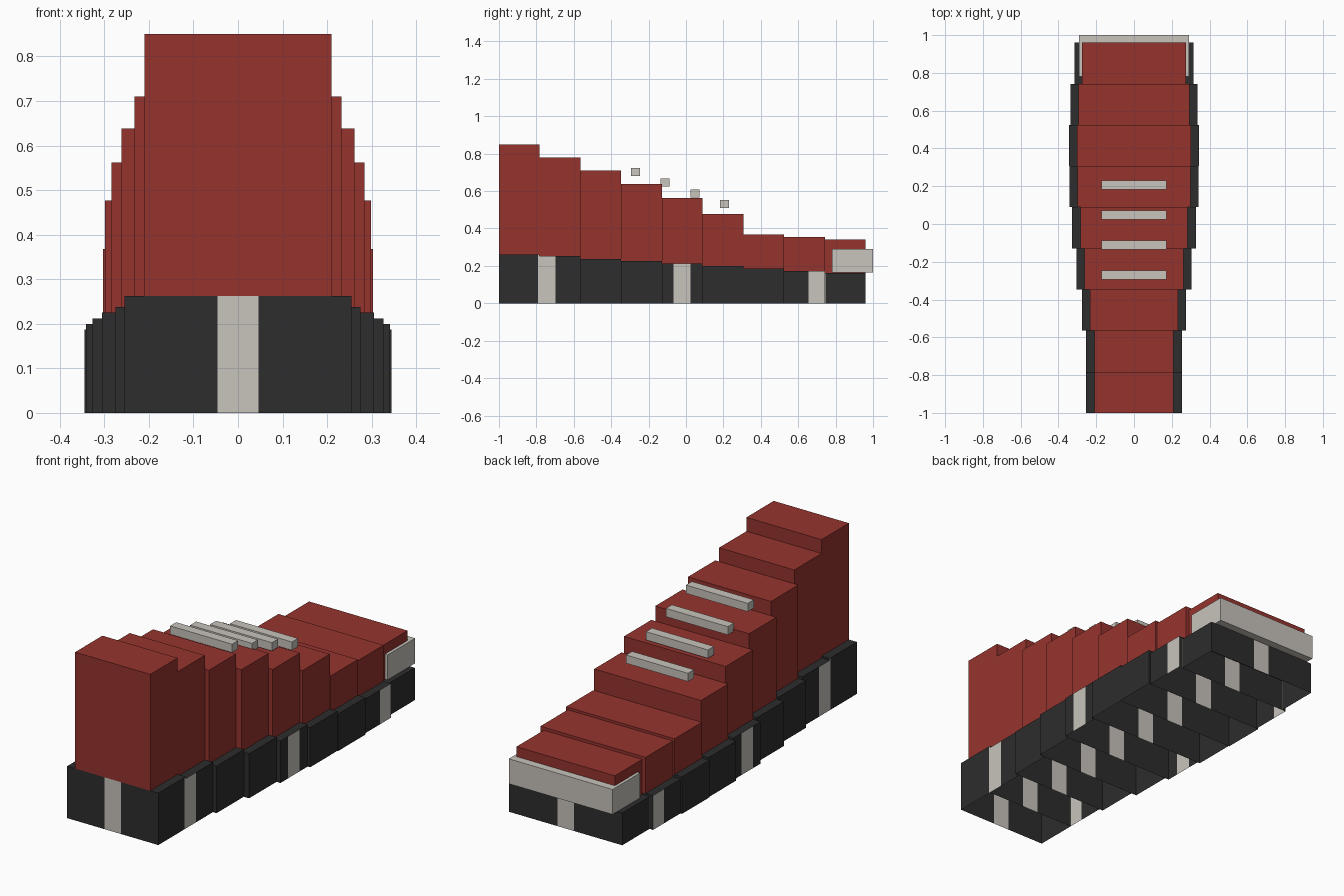
import bpy, bmesh
from mathutils import Vector

if "Cube" in bpy.data.objects:
    bpy.data.objects.remove(bpy.data.objects["Cube"])


def material(name, rgb):
    m = bpy.data.materials.new(name)
    m.diffuse_color = (*rgb, 1)
    m.use_nodes = True
    m.node_tree.nodes["Principled BSDF"].inputs["Base Color"].default_value = m.diffuse_color
    return m


RED = material("red", (0.305, 0.034, 0.027))
BLACK = material("black", (0.026, 0.026, 0.026))
PALE = material("pale_grey", (0.578, 0.552, 0.503))


def box(name, half_x, y0, y1, z0, z1, mats, open_bottom=False, stripes=None):
    """Box centred on x; optional open bottom and vertical inlaid stripes."""
    bm = bmesh.new()
    bmesh.ops.create_cube(bm, size=1)
    for v in bm.verts:
        v.co = Vector((2 * half_x * v.co.x,
                       y0 if v.co.y < 0 else y1,
                       z0 if v.co.z < 0 else z1))
    bm.normal_update()
    if open_bottom:
        low = [f for f in bm.faces if f.normal.z < -0.5]
        bmesh.ops.delete(bm, geom=low, context='FACES')
    if stripes:
        half, centres = stripes
        cuts = [((s * half, 0, 0), (1, 0, 0)) for s in (-1, 1)]
        cuts += [((0, c + s * half, 0), (0, 1, 0)) for c in centres for s in (-1, 1)]
        for co, no in cuts:
            bmesh.ops.bisect_plane(bm, geom=bm.verts[:] + bm.edges[:] + bm.faces[:],
                                   plane_co=co, plane_no=no)
        bm.normal_update()
        # pale stripe down the middle of the ends and at set places on the sides
        for f in bm.faces:
            c = f.calc_center_median()
            end = abs(f.normal.y) > 0.5 and abs(c.x) < half
            side = abs(f.normal.x) > 0.5 and any(abs(c.y - s) < half for s in centres)
            f.material_index = 1 if end or side else 0
    me = bpy.data.meshes.new(name)
    bm.to_mesh(me)
    bm.free()
    for m in mats:
        me.materials.append(m)
    ob = bpy.data.objects.new(name, me)
    bpy.context.collection.objects.link(ob)
    return ob


# Heel to toe slices: sole half width, sole height, upper half width, upper top
SLICES = [
    (0.255, 0.262, 0.210, 0.850),
    (0.255, 0.252, 0.210, 0.780),
    (0.275, 0.238, 0.232, 0.710),
    (0.305, 0.225, 0.262, 0.638),
    (0.327, 0.212, 0.284, 0.562),
    (0.341, 0.200, 0.298, 0.477),
    (0.345, 0.187, 0.303, 0.368),
    (0.336, 0.173, 0.294, 0.355),
    (0.316, 0.163, 0.275, 0.340),
]
STEP = 1.96 / len(SLICES)
STRIPES = (0.046, (-0.745, -0.021, 0.700))

for i, (sole_w, sole_h, upper_w, top) in enumerate(SLICES):
    y0, y1 = -1 + i * STEP, -1 + (i + 1) * STEP
    # hollow sole slice, open underneath
    box(f"sole_{i + 1}", sole_w, y0, y1, 0, sole_h, [BLACK, PALE], True, STRIPES)
    # upper slice standing on it
    box(f"upper_{i + 1}", upper_w, y0, y1, sole_h, top, [RED], True)

# Toe bumper
box("toe_cap", 0.29, 0.78, 1.0, 0.164, 0.29, [PALE])

# Floating lace bars
for i in range(4):
    y, z = -0.27 + i * 0.159, 0.702 - i * 0.057
    box(f"lace_{i + 1}", 0.173, y - 0.024, y + 0.024, z - 0.021, z + 0.021, [PALE])
